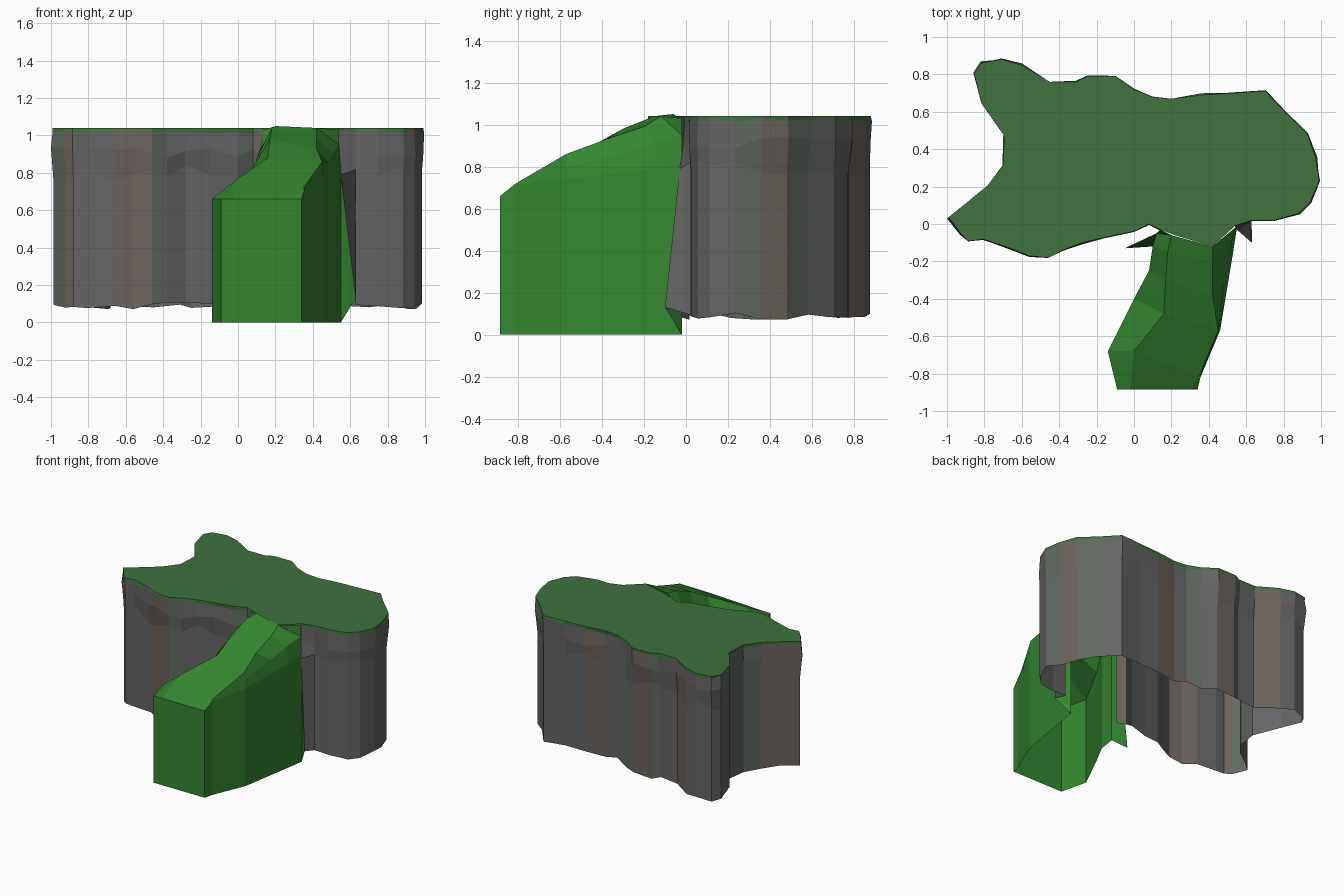
import bpy, bmesh, random

if "Cube" in bpy.data.objects:
    bpy.data.objects.remove(bpy.data.objects["Cube"])

random.seed(4)

def material(name, rgb):
    m = bpy.data.materials.new(name)
    m.diffuse_color = (*rgb, 1)
    m.use_nodes = True
    m.node_tree.nodes["Principled BSDF"].inputs["Base Color"].default_value = m.diffuse_color
    return m

def make(name, verts, faces, mats, recalc=False):
    me = bpy.data.meshes.new(name)
    me.from_pydata(verts, [], faces)
    for m in mats:
        me.materials.append(m)
    if recalc:
        bm = bmesh.new()
        bm.from_mesh(me)
        bmesh.ops.recalc_face_normals(bm, faces=bm.faces)
        bm.to_mesh(me)
        bm.free()
    ob = bpy.data.objects.new(name, me)
    bpy.context.collection.objects.link(ob)
    return ob

grass = material("grass", (0.05, 0.17, 0.045))
ramp_green = material("ramp_green", (0.035, 0.24, 0.03))
rocks = [material("rock_grey", (0.13, 0.13, 0.13)),
         material("rock_brown", (0.15, 0.125, 0.11)),
         material("rock_green", (0.12, 0.14, 0.12))]

# Plateau outline, counter-clockwise from the right edge of the ramp mouth
outline = [(.54, -.02), (.63, .01), (.75, .01), (.89, .05), (.95, .11), (1.0, .23),
           (.98, .36), (.935, .49), (.82, .60), (.705, .72), (.53, .71), (.36, .70),
           (.20, .68), (.10, .69), (0, .73), (-.10, .80), (-.25, .80), (-.31, .77),
           (-.45, .77), (-.60, .86), (-.71, .89), (-.82, .87), (-.86, .81), (-.82, .65),
           (-.70, .48), (-.71, .31), (-.79, .20), (-.90, .11), (-1.0, .03), (-.93, -.06),
           (-.89, -.10), (-.81, -.09), (-.66, -.14), (-.56, -.18), (-.46, -.19),
           (-.38, -.15), (-.28, -.11), (-.15, -.08), (0, -.05), (.08, -.01), (.14, -.04)]
n = len(outline)

def inset(p, d):
    # Move a point towards the plateau's long spine
    sx = max(-.6, min(.6, p[0]))
    dx, dy = sx - p[0], .35 - p[1]
    k = d / max((dx * dx + dy * dy) ** .5, .01)
    return p[0] + dx * k, p[1] + dy * k

# Cliff wall: open shell with a gap at the ramp mouth
column = [random.uniform(0, .025) for _ in outline]
levels = [(.09, .006, .02), (.79, .006, .05), (.91, 0, .03), (1.02, .004, .012)]
rings = []
for k, (z, d, jz) in enumerate(levels):
    ring = []
    for i, p in enumerate(outline):
        off = d + (column[i] if k < 2 else random.uniform(0, .012))
        ring.append((*inset(p, off), z + random.uniform(-jz, jz)))
    rings.append(ring)
rings[0][0] = (.63, -.10, .13)
rings[1][0] = (.55, -.03, .79)
verts = [v for r in rings for v in r]
faces = []
for r in range(3):
    for i in range(n - 1):
        faces.append((r * n + i, r * n + i + 1, (r + 1) * n + i + 1, (r + 1) * n + i))
cliff = make("cliff_wall", verts, faces, rocks)
tones = [random.choice((0, 0, 0, 1, 2)) for _ in range(n)]
for k, f in enumerate(cliff.data.polygons):
    f.material_index = tones[k % (n - 1)]

# Grass top with a thin rim that drops onto the cliff
rim = rings[3]
top = [(*inset(p, .010), 1.04) for p in outline]
cap = list(range(n, 2 * n))
verts = rim + top + [(.22, -.06, 1.04), (.42, -.12, 1.04)]
faces = [(i, i + 1, n + i + 1, n + i) for i in range(n - 1)]
faces.append(cap + [2 * n, 2 * n + 1])
make("grass_top", verts, faces, [grass])

# Ramp rows, front to back: left edge, left ridge, right ridge, bevel, right edge
rows = [
    [(-.09, -.885, .66), (-.02, -.885, .66), (.30, -.885, .66), (.33, -.885, .66), (.34, -.885, .66)],
    [(-.14, -.68, .66), (0, -.68, .77), (.35, -.81, .72), (.353, -.815, .715), (.355, -.82, .71)],
    [(0, -.40, .70), (.16, -.48, .88), (.45, -.57, .86), (.455, -.57, .80), (.46, -.57, .74)],
    [(.08, -.25, .78), (.17, -.30, .98), (.42, -.38, .93), (.48, -.30, .86), (.505, -.30, .77)],
    [(.10, -.12, .88), (.18, -.15, 1.04), (.42, -.20, .99), (.51, -.15, .91), (.53, -.15, .79)],
    [(.12, -.05, .93), (.20, -.06, 1.05), (.42, -.12, 1.04), (.54, -.02, .95), (.55, -.02, .81)],
]
verts, faces = [], []
for k, row in enumerate(rows):
    lb = (-.05, -.13, 0) if k == 5 else (*row[0][:2], 0)
    verts += [lb] + row + [(*row[4][:2], 0)]
for r in range(5):
    for c in range(6):
        a = r * 7 + c
        faces.append((a, a + 1, a + 8, a + 7))
# Front end, and the pieces that meet the plateau and the cliff
faces.append(tuple(range(7)))
verts += [(.14, -.03, 1.03), (.54, -.02, 1.03), (.63, -.10, .13)]
faces += [(36, 37, 42), (38, 39, 43), (40, 41, 44)]
make("ramp", verts, faces, [ramp_green], recalc=True)
